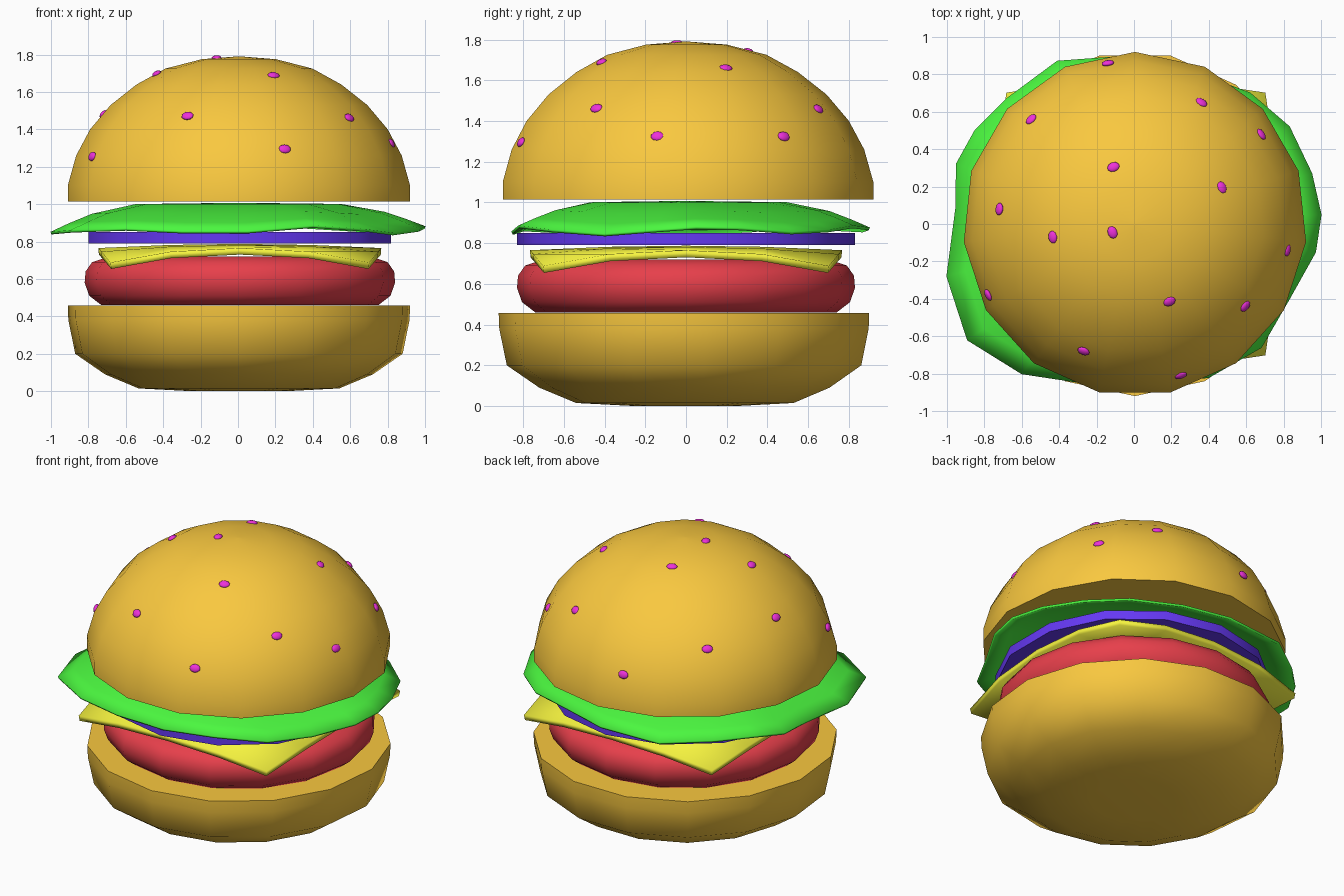
import bpy, bmesh
from math import sin, cos, pi, radians, hypot
from mathutils import Vector

if "Cube" in bpy.data.objects:
    bpy.data.objects.remove(bpy.data.objects["Cube"])


def material(name, rgb):
    m = bpy.data.materials.new(name)
    m.diffuse_color = (*rgb, 1)
    m.use_nodes = True
    m.node_tree.nodes["Principled BSDF"].inputs["Base Color"].default_value = m.diffuse_color
    return m


BUN = material("bun", (0.95, 0.58, 0.05))
RED = material("patty", (0.80, 0.05, 0.07))
YELLOW = material("cheese", (0.92, 0.90, 0.05))
BLUE = material("slice", (0.13, 0.04, 0.90))
GREEN = material("lettuce", (0.07, 0.93, 0.05))
PINK = material("seed", (0.85, 0.03, 0.70))


def finish(name, bm, mat, thickness=0, angle=50):
    bmesh.ops.recalc_face_normals(bm, faces=bm.faces)
    me = bpy.data.meshes.new(name)
    bm.to_mesh(me)
    bm.free()
    ob = bpy.data.objects.new(name, me)
    bpy.context.collection.objects.link(ob)
    me.materials.append(mat)
    bpy.ops.object.select_all(action='DESELECT')
    ob.select_set(True)
    bpy.context.view_layer.objects.active = ob
    bpy.ops.object.shade_smooth_by_angle(angle=radians(angle))
    if thickness:
        s = ob.modifiers.new("thickness", 'SOLIDIFY')
        s.thickness = thickness
        s.offset = 0
    return ob


def revolve(name, profile, sides, start, mat, cx=0.005):
    """Closed solid of revolution from (radius, z) rings, bottom to top."""
    bm = bmesh.new()
    rings = []
    for r, z in profile:
        rings.append([bm.verts.new((cx + r * cos(start + 2 * pi * i / sides),
                                    r * sin(start + 2 * pi * i / sides), z))
                      for i in range(sides)])
    for a, b in zip(rings, rings[1:]):
        for i in range(sides):
            j = (i + 1) % sides
            bm.faces.new((a[i], a[j], b[j], b[i]))
    bm.faces.new(rings[0][::-1])
    bm.faces.new(rings[-1])
    bmesh.ops.remove_doubles(bm, verts=bm.verts, dist=0.0005)
    return finish(name, bm, mat)


# Buns
revolve("bottom_bun", [(0.25, 0), (0.54, 0.015), (0.72, 0.09), (0.88, 0.2),
                       (0.917, 0.38), (0.92, 0.457)], 15, -pi / 2, BUN)
DOME = [(0.92, 1.015), (0.92, 1.10), (0.875, 1.26), (0.80, 1.40), (0.69, 1.53),
        (0.55, 1.64), (0.395, 1.725), (0.2, 1.775), (0.01, 1.79)]
revolve("top_bun", DOME, 15, pi / 2, BUN)

# Patty and round slice
revolve("patty", [(0.74, 0.46), (0.805, 0.51), (0.83, 0.58), (0.825, 0.64),
                  (0.79, 0.69), (0.70, 0.72)], 16, pi / 2, RED, 0.01)
revolve("round_slice", [(0.83, 0.79), (0.83, 0.85)], 14, pi / 2, BLUE, 0.01)

# Cheese square with drooping corners
bm = bmesh.new()
bmesh.ops.create_grid(bm, x_segments=4, y_segments=4, size=1)
for v in bm.verts:
    u, w = v.co.x, v.co.y
    d = u * u * w * w
    v.co = (0.01 + u * (0.755 - 0.065 * d), w * (0.765 - 0.065 * d),
            0.77 - 0.022 * (u * u + w * w) - 0.055 * d)
finish("cheese", bm, YELLOW, 0.035)

# Lettuce leaf: domed disc with an irregular, wavy rim
RIM = [(1.0, 0.05, .875), (0.95, 0.27, .87), (0.83, 0.52, .85), (0.62, 0.70, .86),
       (0.30, 0.82, .88), (0.0, 0.90, .87), (-0.41, 0.87, .86), (-0.68, 0.67, .87),
       (-0.85, 0.50, .88), (-0.95, 0.32, .86), (-0.95, 0.10, .85), (-1.0, -0.28, .845),
       (-0.89, -0.62, .855), (-0.60, -0.80, .865), (-0.30, -0.845, .85),
       (0.05, -0.855, .85), (0.40, -0.82, .88), (0.68, -0.66, .86),
       (0.83, -0.40, .84), (0.97, -0.15, .86)]
bm = bmesh.new()
rings = []
for f, h in ((0.55, 0.95), (0.78, 0.62), (0.9, 0.3), (1.0, 0.0)):
    rings.append([bm.verts.new((x * f, y * f, z + (1.0 - z) * h)) for x, y, z in RIM])
top = bm.verts.new((0, 0, 1.0))
for i in range(len(RIM)):
    j = (i + 1) % len(RIM)
    bm.faces.new((top, rings[0][i], rings[0][j]))
    for a, b in zip(rings, rings[1:]):
        bm.faces.new((a[i], b[i], b[j], a[j]))
finish("lettuce", bm, GREEN, 0.015)

# Seeds lying on the dome
SEEDS = [(-0.14, 0.86), (0.36, 0.65), (0.68, 0.48), (0.47, 0.195), (-0.11, 0.305),
         (-0.55, 0.56), (-0.72, 0.08), (-0.435, -0.07), (-0.115, -0.045),
         (-0.78, -0.38), (-0.27, -0.68), (0.19, -0.415), (0.595, -0.44),
         (0.82, -0.14), (0.25, -0.81)]
for n, (x, y) in enumerate(SEEDS):
    r = min(hypot(x, y) * 1.01, 0.91)
    for (r0, z0), (r1, z1) in zip(DOME[1:], DOME[2:]):
        if r1 <= r <= r0:
            z = z0 + (z1 - z0) * (r0 - r) / (r0 - r1)
            slope = (r0 - r1) / (z1 - z0)
            break
    normal = Vector((x / r, y / r, slope))
    bm = bmesh.new()
    bmesh.ops.create_uvsphere(bm, u_segments=10, v_segments=6, radius=1)
    ob = finish(f"seed_{n + 1}", bm, PINK, angle=60)
    ob.scale = (0.034, 0.026, 0.015)
    ob.rotation_euler = normal.to_track_quat('Z', 'Y').to_euler()
    ob.location = (x, y, z)
